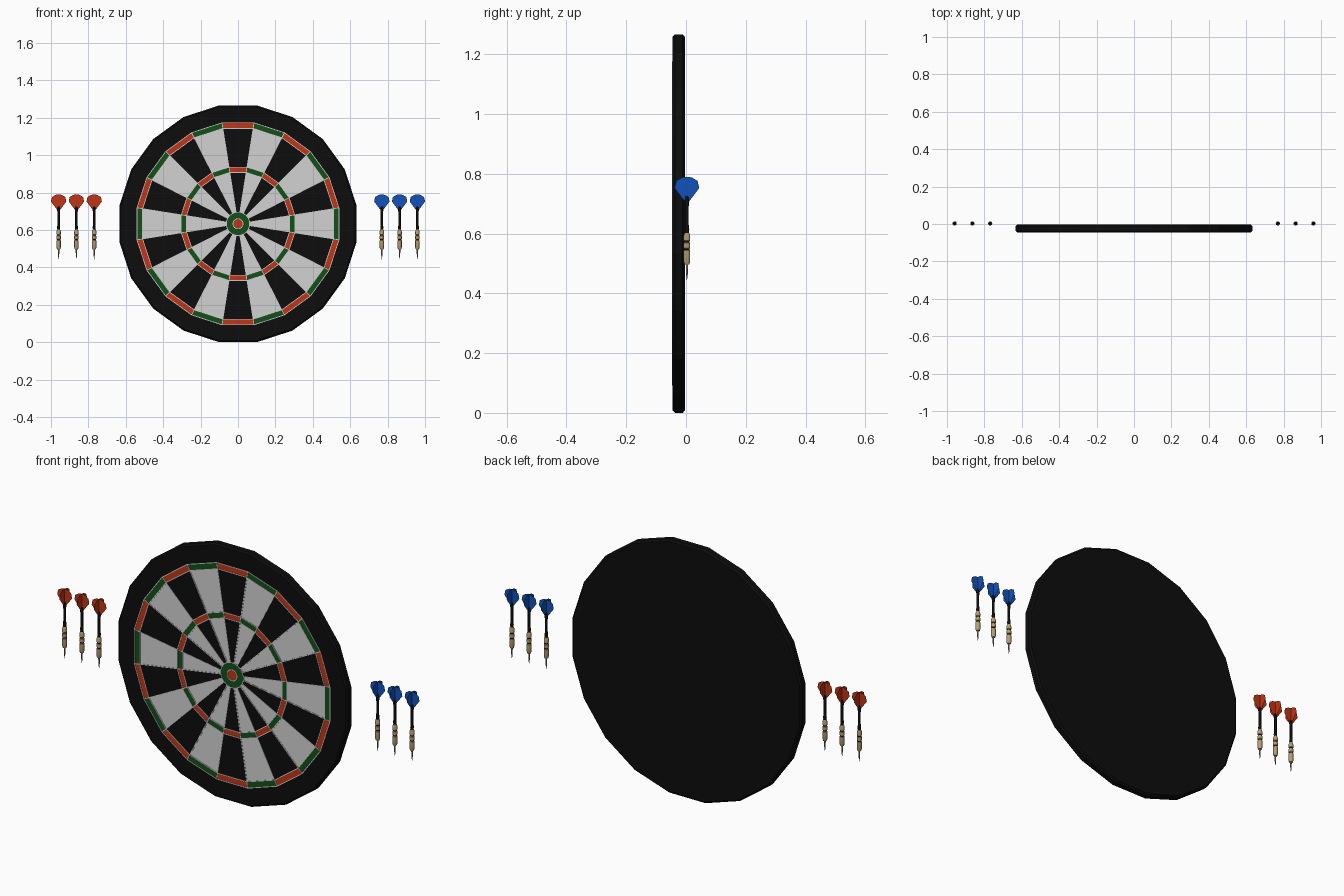
import bpy, bmesh
from math import pi, cos, sin
from mathutils import Matrix, Vector

cube = bpy.data.objects.get("Cube")
if cube:
    bpy.data.objects.remove(cube, do_unlink=True)


def material(name, r, g, b):
    m = bpy.data.materials.new(name)
    m.use_nodes = True
    m.diffuse_color = (r, g, b, 1)
    node = m.node_tree.nodes["Principled BSDF"]
    node.inputs["Base Color"].default_value = (r, g, b, 1)
    node.inputs["Roughness"].default_value = 0.7
    return m


BLACK = material("black", 0.004, 0.004, 0.004)
WHITE = material("off_white", 0.65, 0.65, 0.65)
RED = material("red", 0.52, 0.035, 0.008)
GREEN = material("green", 0.006, 0.08, 0.01)
BLUE = material("blue", 0.006, 0.085, 0.5)
WIRE = material("wire_grey", 0.6, 0.6, 0.6)
BRASS = material("brass", 0.47, 0.35, 0.17)
STEEL = material("steel", 0.25, 0.25, 0.25)


def make_object(name, bm, mats, matrix=Matrix()):
    bmesh.ops.recalc_face_normals(bm, faces=bm.faces)
    mesh = bpy.data.meshes.new(name)
    bm.to_mesh(mesh)
    bm.free()
    mesh.transform(matrix)
    for m in mats:
        mesh.materials.append(m)
    obj = bpy.data.objects.new(name, mesh)
    bpy.context.collection.objects.link(obj)
    return obj


def lathe(bm, profile, sides, rule=lambda band, seg: 0, closed=False):
    """Spin (flat radius, height) points round z; rule picks each face's material."""
    rows = []
    for r, h in profile:
        if r == 0:
            rows.append([bm.verts.new((0, 0, h))] * sides)
            continue
        r /= cos(pi / sides)
        angles = [pi / 2 + (2 * k - 1) * pi / sides for k in range(sides)]
        rows.append([bm.verts.new((r * cos(a), r * sin(a), h)) for a in angles])
    pairs = list(zip(rows, rows[1:] + rows[:1]))
    for i, (low, high) in enumerate(pairs if closed else pairs[:-1]):
        for k in range(sides):
            j = (k + 1) % sides
            corners = list(dict.fromkeys((low[k], low[j], high[j], high[k])))
            bm.faces.new(corners).material_index = rule(i, k)


# Board: twenty-sided disc whose front is cut into scoring rings
SIDES, FRONT = 20, 0.045
CENTRE = Matrix.Translation((0, 0, 0.633)) @ Matrix.Rotation(pi / 2, 4, 'X')
RINGS = [0.54, 0.51, 0.303, 0.275, 0.062, 0.027]
body = [(0, 0.003), (0.624, 0.003), (0.633, 0.011), (0.633, 0.037), (0.625, FRONT)]
profile = body + [(r, FRONT) for r in RINGS] + [(0, FRONT)]


def board_colour(band, seg):
    ring = band - len(body)
    if ring < 0:
        return 0
    if ring in (0, 2):                     # double and treble rings
        return 2 + seg % 2
    if ring in (1, 3):                     # wide wedges
        return seg % 2
    return 3 if ring == 4 else 2           # bull


bm = bmesh.new()
lathe(bm, profile, SIDES, board_colour)
make_object("board", bm, [BLACK, WHITE, RED, GREEN], CENTRE)

# Wires: thin hoops on every ring and spokes between the wedges
HALF, TOP = 0.002, FRONT + 0.0015
bm = bmesh.new()
for r in RINGS:
    lathe(bm, [(r - HALF, FRONT), (r + HALF, FRONT), (r + HALF, TOP), (r - HALF, TOP)],
          SIDES, closed=True)
inner, outer = RINGS[4], RINGS[0] / cos(pi / SIDES)
for k in range(SIDES):
    turn = Matrix.Rotation((2 * k + 1) * pi / SIDES, 4, 'Z')
    place = Matrix.Translation((0, (inner + outer) / 2, (FRONT + TOP) / 2))
    size = Matrix.Diagonal((2 * HALF, outer - inner, TOP - FRONT, 1))
    bmesh.ops.create_cube(bm, size=1, matrix=turn @ place @ size)
make_object("scoring_wires", bm, [WIRE], CENTRE)

# Darts: turned point, barrel and shaft, with four flat vanes
POINT = [(0, 0.44), (0.003, 0.465), (0.004, 0.502)]
BARREL = [(0, 0.497), (0.008, 0.497), (0.011, 0.506), (0.011, 0.543), (0.009, 0.545),
          (0.009, 0.549), (0.011, 0.551), (0.011, 0.568), (0.009, 0.57), (0.009, 0.574),
          (0.011, 0.576), (0.011, 0.592), (0.008, 0.602), (0, 0.602)]
SHAFT = [(0, 0.6), (0.006, 0.6), (0.008, 0.612), (0.006, 0.63), (0.006, 0.69),
         (0.008, 0.71), (0.004, 0.725), (0, 0.725)]
VANE = [(0, 0.705), (0.008, 0.708), (0.041, 0.752), (0.036, 0.776), (0.016, 0.788), (0, 0.79)]
GROOVES = (4, 8)


def dart(label, x, colour):
    at = Matrix.Translation((x, 0.003, 0))
    parts = [("point", POINT, [STEEL], lambda b, s: 0),
             ("barrel", BARREL, [BRASS, BLACK], lambda b, s: int(b in GROOVES)),
             ("shaft", SHAFT, [BLACK], lambda b, s: 0)]
    for part, points, mats, rule in parts:
        bm = bmesh.new()
        lathe(bm, points, 10, rule)
        obj = make_object(f"{label}_{part}", bm, mats, at)
        bpy.ops.object.select_all(action='DESELECT')
        obj.select_set(True)
        bpy.context.view_layer.objects.active = obj
        bpy.ops.object.shade_smooth_by_angle(angle=pi / 4.5)
    bm = bmesh.new()
    for q in range(4):
        spin = Matrix.Rotation(q * pi / 2, 4, 'Z')
        bm.faces.new([bm.verts.new(spin @ Vector((r, 0, z))) for r, z in VANE])
    make_object(f"{label}_flight", bm, [colour], at)


for i in range(3):
    dart(f"red_dart_{i + 1}", -0.959 + 0.095 * i, RED)
    dart(f"blue_dart_{i + 1}", 0.959 - 0.095 * i, BLUE)
